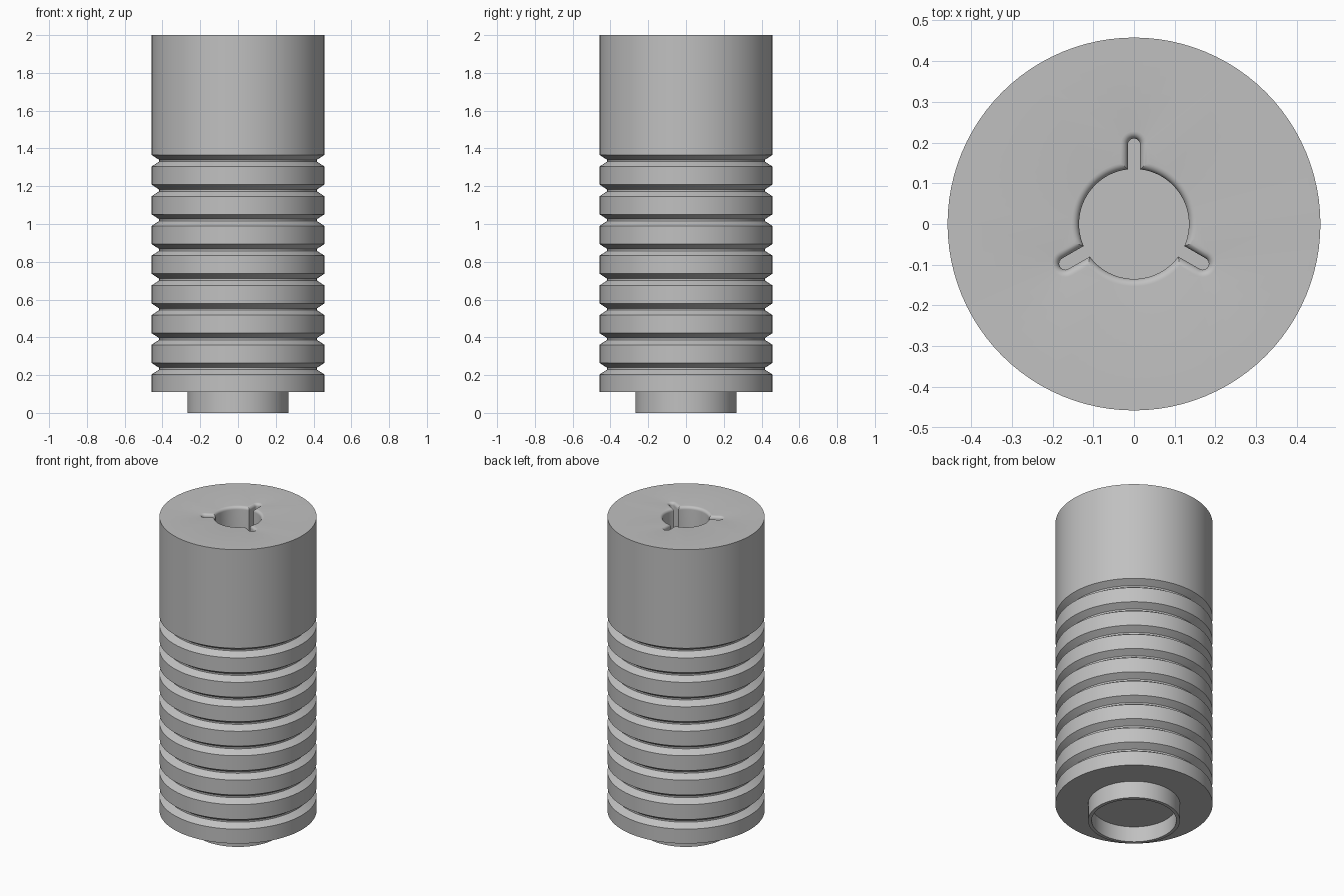
import bpy
import bmesh
from math import sin, cos, asin, sqrt, pi, tau

cube = bpy.data.objects.get("Cube")
if cube:
    bpy.data.objects.remove(cube, do_unlink=True)

SEGMENTS = 96
BODY_R, GROOVE_R, TOP = 0.458, 0.418, 2.0
HOLE_R, SLOT_HALF, SLOT_END = 0.135, 0.015, 0.195
FILLET, HOLE_DEPTH = 0.018, 0.5

grey = bpy.data.materials.new("plain grey")
grey.use_nodes = True
colour = (0.53, 0.53, 0.53, 1)
grey.diffuse_color = colour
grey.node_tree.nodes["Principled BSDF"].inputs["Base Color"].default_value = colour

bm = bmesh.new()


def add_loop(points, z):
    return [bm.verts.new((x, y, z)) for x, y in points]


def skin(a, b):
    """Join two loops of equal length with quads."""
    n = len(a)
    for i in range(n):
        j = (i + 1) % n
        bm.faces.new((a[i], a[j], b[j], b[i]))


def circle(r):
    return [(r * cos(tau * i / SEGMENTS), r * sin(tau * i / SEGMENTS))
            for i in range(SEGMENTS)]


def keyhole(grow):
    """Round hole with three round-ended slots, widened by grow."""
    r, w = HOLE_R + grow, SLOT_HALF + grow
    corner = asin(w / r)
    points = []
    for k in range(3):
        turn = pi / 2 + k * tau / 3
        part = [(sqrt(r * r - w * w), -w)]
        for i in range(13):
            a = -pi / 2 + pi * i / 12
            part.append((SLOT_END + w * cos(a), w * sin(a)))
        for i in range(24):
            a = corner + (tau / 3 - 2 * corner) * i / 24
            part.append((r * cos(a), r * sin(a)))
        points += [(x * cos(turn) - y * sin(turn), x * sin(turn) + y * cos(turn))
                   for x, y in part]
    return points


# Outer profile: hollow spigot at the foot, then the grooved body
profile = [(0.247, 0.1), (0.247, 0), (0.268, 0), (0.268, 0.11), (BODY_R, 0.11)]
for g in range(8):
    z = 0.265 + g * 0.1573
    profile += [(BODY_R, z - 0.062), (GROOVE_R, z - 0.036),
                (GROOVE_R, z - 0.026), (BODY_R, z)]
profile.append((BODY_R, TOP))
rings = [add_loop(circle(r), z) for r, z in profile]
for a, b in zip(rings, rings[1:]):
    skin(a, b)
bm.faces.new(rings[0])

# Blind slotted socket with a rounded lip
socket = [add_loop(keyhole(0), TOP - HOLE_DEPTH)]
for i in range(7):
    a = pi / 2 * i / 6
    socket.append(add_loop(keyhole(FILLET * (1 - cos(a))),
                           TOP - FILLET + FILLET * sin(a)))
for a, b in zip(socket, socket[1:]):
    skin(a, b)
bm.faces.new(socket[0])

# Flat top between the rim and the socket lip
borders = [e for e in bm.edges if e.is_boundary]
bmesh.ops.triangle_fill(bm, edges=borders, use_beauty=True, normal=(0, 0, 1))
bmesh.ops.recalc_face_normals(bm, faces=bm.faces[:])

mesh = bpy.data.meshes.new("grooved_cylinder")
bm.to_mesh(mesh)
bm.free()
mesh.materials.append(grey)
body = bpy.data.objects.new("grooved_cylinder", mesh)
bpy.context.collection.objects.link(body)

bpy.ops.object.select_all(action="DESELECT")
body.select_set(True)
bpy.context.view_layer.objects.active = body
bpy.ops.object.shade_smooth_by_angle(angle=pi / 7)
